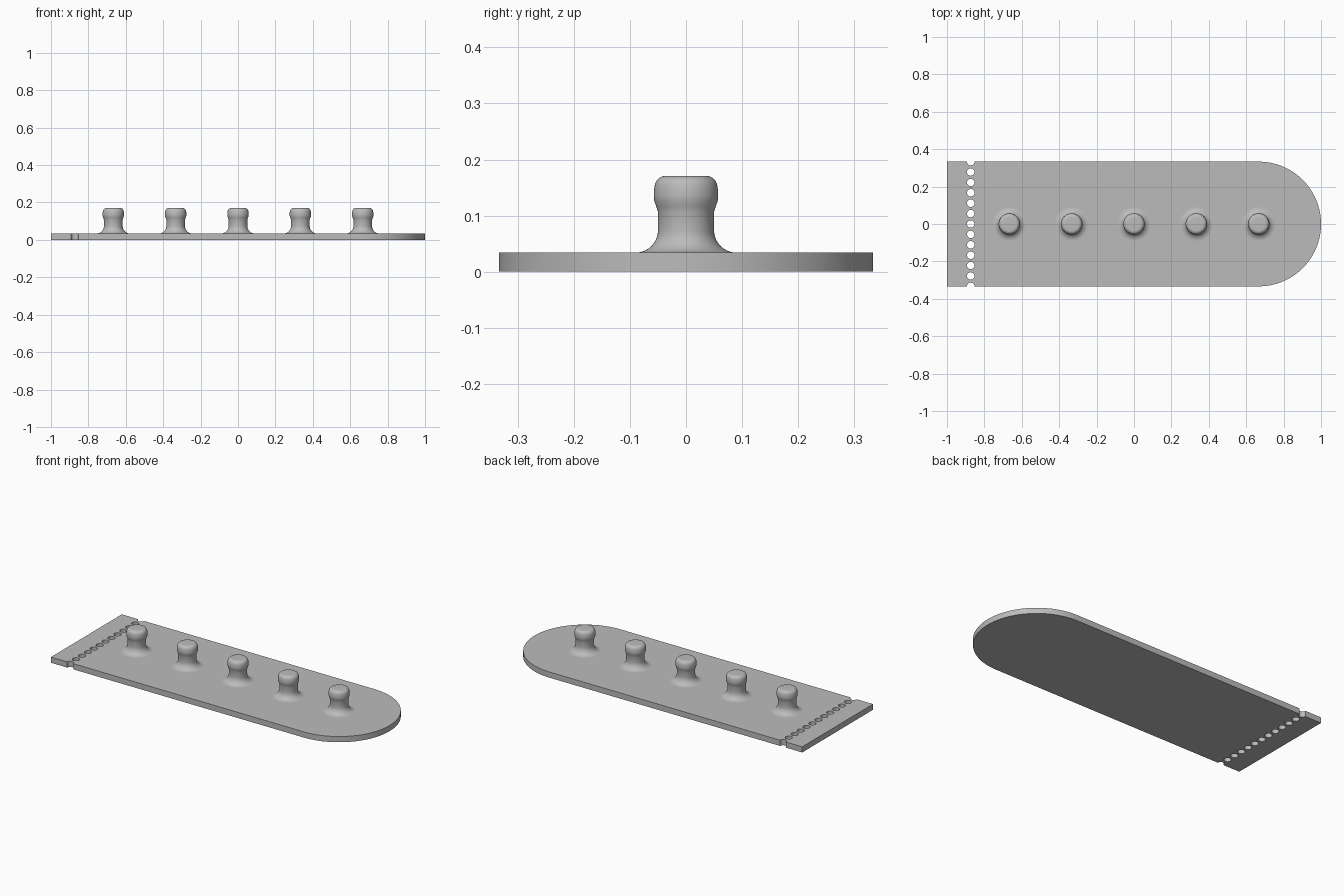
import bpy, bmesh, math

cube = bpy.data.objects.get("Cube")
if cube:
    bpy.data.objects.remove(cube, do_unlink=True)

HALF_W = 1 / 3
THICK = 0.034
HOLE_X, HOLE_R = -0.873, 0.02
PITCH = HALF_W / 6

grey = bpy.data.materials.new("light grey")
grey.use_nodes = True
colour = (0.5, 0.5, 0.5, 1)
grey.diffuse_color = colour
grey.node_tree.nodes["Principled BSDF"].inputs["Base Color"].default_value = colour


def arc(cx, cy, rx, ry, start, end, steps):
    angles = [math.radians(start + (end - start) * i / steps) for i in range(steps + 1)]
    return [(cx + rx * math.cos(a), cy + ry * math.sin(a)) for a in angles]


def finish(obj, angle):
    obj.data.materials.clear()
    obj.data.materials.append(grey)
    bpy.ops.object.select_all(action='DESELECT')
    obj.select_set(True)
    bpy.context.view_layer.objects.active = obj
    bpy.ops.object.shade_smooth_by_angle(angle=math.radians(angle))


# Strip: rounded end, half-round notches and a row of tear-off holes
outline = [(-1, -HALF_W)]
outline += arc(HOLE_X, -HALF_W, HOLE_R, HOLE_R, 180, 0, 12)
outline += arc(1 - HALF_W, 0, HALF_W, HALF_W, -90, 90, 64)
outline += arc(HOLE_X, HALF_W, HOLE_R, HOLE_R, 0, -180, 12)
outline += [(-1, HALF_W)]
loops = [outline]
for i in range(-5, 6):
    loops.append(arc(HOLE_X, i * PITCH, HOLE_R, HOLE_R, 0, 360, 24)[:-1])

curve = bpy.data.curves.new("strip_outline", 'CURVE')
curve.dimensions = '2D'
curve.fill_mode = 'BOTH'
curve.extrude = THICK / 2
for loop in loops:
    spline = curve.splines.new('POLY')
    spline.points.add(len(loop) - 1)
    for point, (x, y) in zip(spline.points, loop):
        # the mirrored lower notch bulges inwards
        inward = abs(x - HOLE_X) <= HOLE_R and y < -HALF_W
        point.co = (x, -2 * HALF_W - y if inward else y, THICK / 2, 1)
    spline.use_cyclic_u = True
source = bpy.data.objects.new("strip_source", curve)
bpy.context.collection.objects.link(source)
bpy.context.view_layer.update()
mesh = bpy.data.meshes.new_from_object(source.evaluated_get(bpy.context.evaluated_depsgraph_get()))
bpy.data.objects.remove(source, do_unlink=True)
bm = bmesh.new()
bm.from_mesh(mesh)
low = min(v.co.z for v in bm.verts)
for v in bm.verts:
    v.co.z -= low
bmesh.ops.remove_doubles(bm, verts=bm.verts, dist=0.0001)
bmesh.ops.recalc_face_normals(bm, faces=bm.faces)
bm.to_mesh(mesh)
bm.free()
strip = bpy.data.objects.new("strip", mesh)
bpy.context.collection.objects.link(strip)
finish(strip, 30)

# Stud: flared foot, straight neck and a bulging flat-topped head
profile = arc(0.09, THICK + 0.04, 0.04, 0.04, 270, 180, 10)
profile += [(0.05, 0.107), (0.053, 0.116), (0.0565, 0.126)]
profile += [(0.0575, 0.135), (0.057, 0.146)]
profile += arc(0.036, 0.15, 0.02, 0.021, 10, 90, 8)
profile += [(0, 0.171)]
bm = bmesh.new()
verts = [bm.verts.new((r, 0, z)) for r, z in profile]
edges = [bm.edges.new(pair) for pair in zip(verts, verts[1:])]
bmesh.ops.spin(bm, geom=verts + edges, cent=(0, 0, 0), axis=(0, 0, 1),
               angle=math.tau, steps=48, use_duplicate=False)
bmesh.ops.remove_doubles(bm, verts=bm.verts, dist=0.0001)
bmesh.ops.recalc_face_normals(bm, faces=bm.faces)
if sum(f.normal.dot(f.calc_center_median()) for f in bm.faces if f.normal.z > 0.9) < 0 or \
        max(bm.faces, key=lambda f: f.calc_center_median().z).normal.z < 0:
    bmesh.ops.reverse_faces(bm, faces=bm.faces)
stud_mesh = bpy.data.meshes.new("stud")
bm.to_mesh(stud_mesh)
bm.free()
for i in range(5):
    stud = bpy.data.objects.new(f"stud_{i + 1}", stud_mesh)
    stud.location.x = (i - 2) / 3
    bpy.context.collection.objects.link(stud)
    if i == 0:
        finish(stud, 50)
